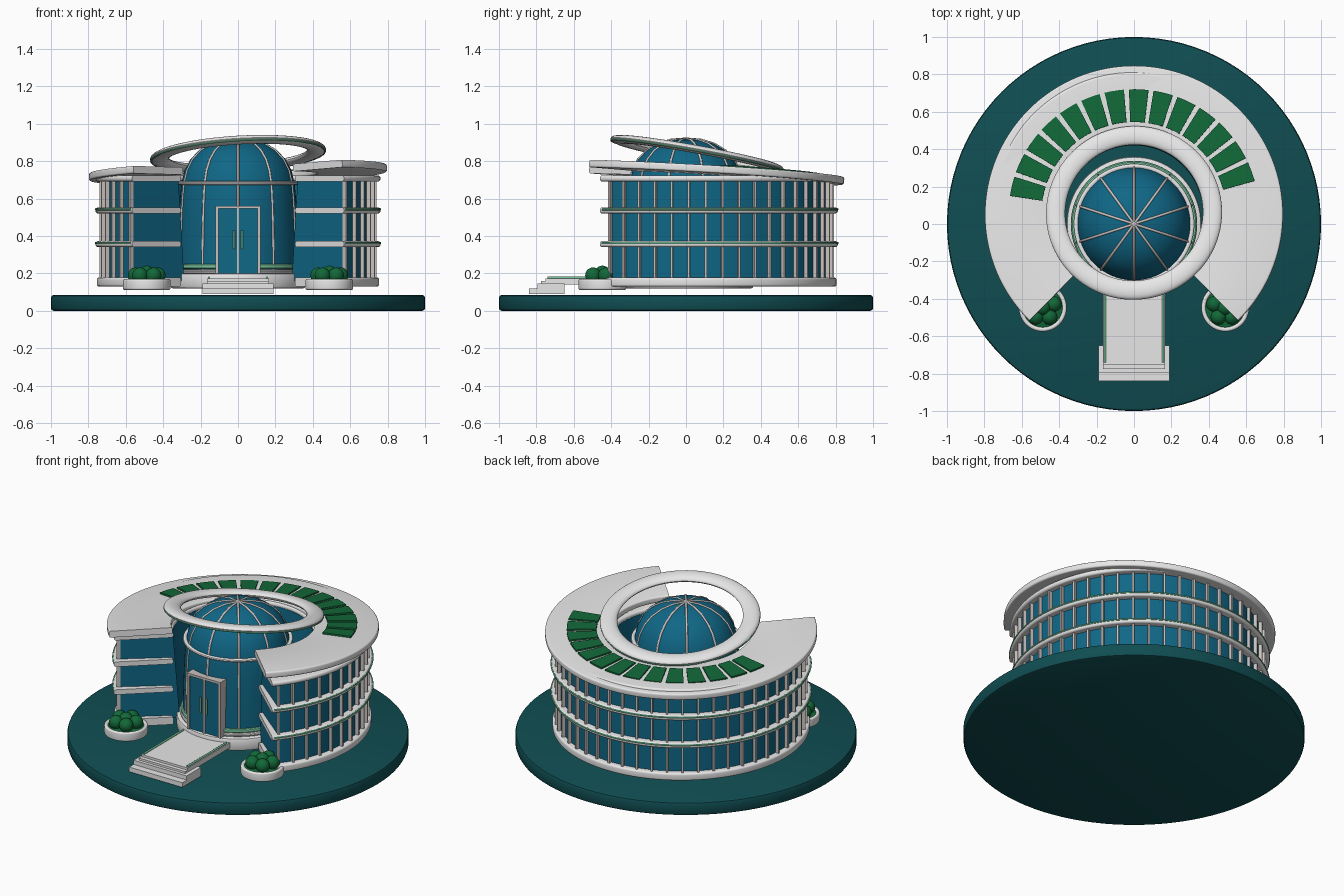
import bpy, bmesh, math
from math import sin, cos, pi, radians
from mathutils import Matrix, Vector

cube = bpy.data.objects.get("Cube")
if cube:
    bpy.data.objects.remove(cube, do_unlink=True)


def material(name, rgb):
    m = bpy.data.materials.new(name)
    m.use_nodes = True
    m.diffuse_color = (*rgb, 1)
    m.node_tree.nodes["Principled BSDF"].inputs["Base Color"].default_value = (*rgb, 1)
    return m


TEAL = material("dark teal ground", (0.005, 0.075, 0.085))
WHITE = material("white panel", (0.8, 0.8, 0.8))
GLASS = material("blue glass", (0.005, 0.135, 0.24))
METAL = material("warm grey metal", (0.58, 0.54, 0.52))
MINT = material("mint trim", (0.2, 0.58, 0.36))
LEAF = material("deep green", (0.006, 0.14, 0.04))

MID = (0, 0.05, 0)      # centre of the curved wing
ROOF_TILT = (-0.056, -0.03, 0)


def finish(name, bm, mat, loc=(0, 0, 0), rot=(0, 0, 0), smooth=True):
    bmesh.ops.recalc_face_normals(bm, faces=bm.faces)
    me = bpy.data.meshes.new(name)
    bm.to_mesh(me)
    bm.free()
    me.materials.append(mat)
    ob = bpy.data.objects.new(name, me)
    bpy.context.collection.objects.link(ob)
    ob.location, ob.rotation_euler = loc, rot
    if smooth:
        bpy.ops.object.select_all(action='DESELECT')
        ob.select_set(True)
        bpy.context.view_layer.objects.active = ob
        bpy.ops.object.shade_smooth_by_angle(angle=radians(35))
    return ob


def add_sweep(bm, profile, a0=0, a1=360, n=96):
    """Sweep a closed (radius, height) profile around z."""
    full = abs(a1 - a0) >= 360
    rings = []
    for i in range(n if full else n + 1):
        a = radians(a0 + (a1 - a0) * i / n)
        rings.append([bm.verts.new((r * cos(a), r * sin(a), z)) for r, z in profile])
    k = len(profile)
    for i in range(n):
        p, q = rings[i], rings[(i + 1) % len(rings)]
        for j in range(k):
            bm.faces.new((p[j], q[j], q[(j + 1) % k], p[(j + 1) % k]))
    if not full:
        bm.faces.new(rings[0])
        bm.faces.new(rings[-1][::-1])


def sweep(name, profile, mat, a0=0, a1=360, n=96, loc=(0, 0, 0), rot=(0, 0, 0)):
    bm = bmesh.new()
    add_sweep(bm, profile, a0, a1, n)
    return finish(name, bm, mat, loc, rot)


def rounded(r0, r1, z0, z1, b, steps=4):
    """Rounded rectangle profile."""
    pts = []
    for cx, cz, start in ((r1 - b, z1 - b, 0), (r0 + b, z1 - b, 90),
                          (r0 + b, z0 + b, 180), (r1 - b, z0 + b, 270)):
        for s in range(steps + 1):
            a = radians(start + 90 * s / steps)
            pts.append((cx + b * cos(a), cz + b * sin(a)))
    return pts


def ellipse(r, z, w, h, n=16):
    return [(r + w * cos(2 * pi * i / n), z + h * sin(2 * pi * i / n)) for i in range(n)]


def disc(name, r, z0, z1, b, mat, loc=(0, 0, 0)):
    """Round plate with bevelled rims."""
    bm = bmesh.new()
    bmesh.ops.create_cone(bm, cap_ends=True, segments=96, radius1=r, radius2=r, depth=z1 - z0,
                          matrix=Matrix.Translation((0, 0, (z0 + z1) / 2)))
    rims = [e for e in bm.edges if abs(e.verts[0].co.z - e.verts[1].co.z) < 1e-5]
    bmesh.ops.bevel(bm, geom=rims, offset=b, segments=2, affect='EDGES', profile=0.5)
    return finish(name, bm, mat, loc)


def add_box(bm, x0, x1, y0, y1, z0, z1, turn=Matrix()):
    m = turn @ Matrix.Translation(((x0 + x1) / 2, (y0 + y1) / 2, (z0 + z1) / 2))
    bmesh.ops.create_cube(bm, size=1, matrix=m @ Matrix.Diagonal((x1 - x0, y1 - y0, z1 - z0, 1)))


def boxes(name, items, mat, loc=(0, 0, 0)):
    bm = bmesh.new()
    for it in items:
        add_box(bm, *it)
    return finish(name, bm, mat, loc, smooth=False)


def tubes(name, paths, radius, mat):
    cu = bpy.data.curves.new(name, 'CURVE')
    cu.dimensions = '3D'
    cu.bevel_depth, cu.bevel_resolution, cu.use_fill_caps = radius, 2, True
    for path in paths:
        sp = cu.splines.new('POLY')
        sp.points.add(len(path) - 1)
        for p, co in zip(sp.points, path):
            p.co = (*co, 1)
    cu.materials.append(mat)
    ob = bpy.data.objects.new(name, cu)
    bpy.context.collection.objects.link(ob)


# Ground disc
disc("ground_disc", 1.0, 0, 0.085, 0.015, TEAL)

# Curved wing: glass body, floor slabs, trims and mullions
sweep("wing_glass", [(0.37, 0.16), (0.72, 0.16), (0.72, 0.7), (0.41, 0.7)],
      GLASS, -39, 219, 90, MID)
sweep("wing_base", rounded(0.41, 0.755, 0.13, 0.178, 0.012), WHITE, -42, 222, 90, MID)
for i, z in enumerate((0.357, 0.537, 0.708)):
    sweep(f"floor_slab_{i + 1}", rounded(0.41, 0.762, z - 0.016, z + 0.016, 0.014),
          WHITE, -42, 222, 90, MID)
    if i < 2:
        sweep(f"slab_trim_{i + 1}", ellipse(0.76, z + 0.006, 0.006, 0.006, 8),
              MINT, -41, 221, 90, MID)
COUNT = 36
boxes("wing_mullions",
      [(0.715, 0.742, -0.006, 0.006, 0.17, 0.7,
        Matrix.Rotation(radians(-38.5 + 257 * i / COUNT), 4, 'Z')) for i in range(COUNT + 1)],
      METAL, MID)

# Tilted roof with a fan of solar panels
ROOF_AT = (0, 0.05, 0.74)
sweep("wing_roof", rounded(0.42, 0.797, -0.02, 0.02, 0.01), WHITE, -45.5, 225.5, 96,
      ROOF_AT, ROOF_TILT)
bm = bmesh.new()
for i in range(14):
    a = 20 + 147 * i / 13
    add_sweep(bm, [(0.495, 0.018), (0.67, 0.018), (0.67, 0.03), (0.495, 0.03)],
              a - 4.5, a + 4.5, 3)
finish("solar_panels", bm, LEAF, ROOF_AT, ROOF_TILT)

# Tilted halo ring over the dome
HALO_AT, HALO_TILT = (0, 0.06, 0.838), (-0.18, -0.06, 0)
sweep("halo_ring", ellipse(0.42, 0, 0.051, 0.022, 20), WHITE, loc=HALO_AT, rot=HALO_TILT)
sweep("halo_trim", ellipse(0.465, -0.009, 0.006, 0.006, 8), MINT, loc=HALO_AT, rot=HALO_TILT)

# Domed glass tower
TOWER = [(0.322, 0.18), (0.322, 0.3), (0.318, 0.45), (0.312, 0.58), (0.303, 0.68),
         (0.286, 0.75), (0.255, 0.81), (0.21, 0.857), (0.15, 0.893), (0.08, 0.914), (0.0, 0.92)]
bm = bmesh.new()
verts = [bm.verts.new((r, 0, z)) for r, z in TOWER]
edges = [bm.edges.new(pair) for pair in zip(verts, verts[1:])]
bmesh.ops.spin(bm, geom=verts + edges, cent=(0, 0, 0), axis=(0, 0, 1), angle=2 * pi, steps=64)
bmesh.ops.remove_doubles(bm, verts=bm.verts, dist=0.0005)
finish("tower_glass", bm, GLASS)
tubes("tower_ribs",
      [[(r * cos(a), r * sin(a), z) for r, z in TOWER]
       for a in (radians(-90 + 36 * i) for i in range(10))], 0.007, METAL)
disc("tower_base", 0.36, 0.12, 0.2, 0.012, WHITE)
sweep("tower_collar", ellipse(0.31, 0.683, 0.013, 0.011, 10), WHITE)
sweep("tower_sill", ellipse(0.326, 0.21, 0.012, 0.012, 10), WHITE)
sweep("tower_trim", ellipse(0.326, 0.237, 0.012, 0.013, 10), MINT)

# Entrance doors
boxes("door_glass", [(-0.115, 0.115, -0.34, -0.28, 0.2, 0.555)], GLASS)
boxes("door_frame", [(-0.12, -0.105, -0.352, -0.28, 0.2, 0.56),
                     (0.105, 0.12, -0.352, -0.28, 0.2, 0.56),
                     (-0.12, 0.12, -0.352, -0.28, 0.547, 0.562),
                     (-0.006, 0.006, -0.348, -0.3, 0.2, 0.55)], METAL)
tubes("door_handles", [[(s * 0.022, -0.352, 0.33), (s * 0.022, -0.352, 0.43)]
                       for s in (-1, 1)], 0.006, MINT)

# Entrance steps, walkway and handrails
boxes("entrance_steps", [(-0.19, 0.19, -0.84, -0.65, 0.09, 0.12),
                         (-0.19, 0.19, -0.795, -0.65, 0.118, 0.147),
                         (-0.165, 0.165, -0.775, -0.7, 0.14, 0.16),
                         (-0.165, 0.165, -0.75, -0.3, 0.14, 0.174)], WHITE)
tubes("walkway_rails", [[(s * 0.155, -0.74, 0.178), (s * 0.155, -0.34, 0.178)]
                        for s in (-1, 1)], 0.006, MINT)

# Planters with shrubs
for side, s in (("left", 1), ("right", -1)):
    at = (s * 0.488, -0.447, 0)
    sweep(f"planter_{side}", rounded(0.105, 0.128, 0.112, 0.17, 0.01), WHITE, n=48, loc=at)
    disc(f"planter_bed_{side}", 0.11, 0.115, 0.162, 0.004, LEAF, at)
    bm = bmesh.new()
    for i in range(5):
        a = radians(72 * i + 18)
        bmesh.ops.create_icosphere(bm, subdivisions=3, radius=0.042, matrix=Matrix.Translation(
            Vector((0.062 * cos(a), 0.062 * sin(a), 0.19))))
    bmesh.ops.create_icosphere(bm, subdivisions=3, radius=0.042,
                               matrix=Matrix.Translation((0, 0, 0.2)))
    finish(f"shrubs_{side}", bm, LEAF, at)
